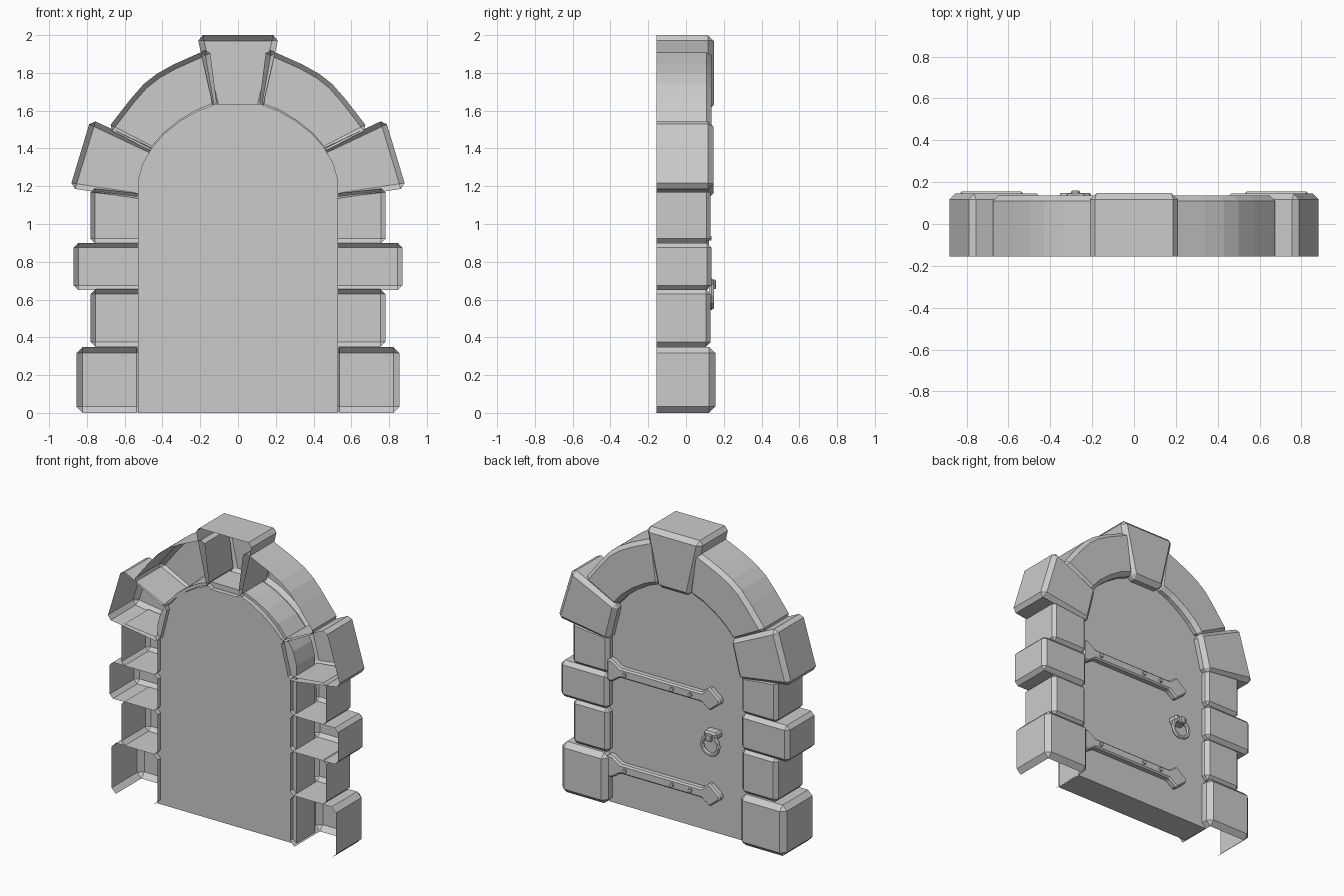
import bpy, bmesh, math
from mathutils import Matrix

if "Cube" in bpy.data.objects:
    bpy.data.objects.remove(bpy.data.objects["Cube"])

BACK = -0.155


def prism(name, pts, y0, y1, bevel=0.0, open_back=False, open_bottom=False):
    """Extrude an (x, z) outline from y0 to y1, chamfering all but the back edges."""
    bm = bmesh.new()
    face = bm.faces.new([bm.verts.new((x, y0, z)) for x, z in pts])
    ext = bmesh.ops.extrude_face_region(bm, geom=[face], use_keep_orig=True)
    for v in ext["geom"]:
        if isinstance(v, bmesh.types.BMVert):
            v.co.y = y1
    bmesh.ops.recalc_face_normals(bm, faces=bm.faces[:])
    if bevel:
        edges = [e for e in bm.edges
                 if max(v.co.y for v in e.verts) > y0 + 1e-4
                 and e.calc_face_angle(0) > math.radians(32)]
        bmesh.ops.bevel(bm, geom=edges, offset=bevel, segments=1,
                        affect='EDGES', profile=0.5, clamp_overlap=True)
    dead = []
    for f in bm.faces:
        if open_back and all(abs(v.co.y - y0) < 1e-4 for v in f.verts):
            dead.append(f)
        elif open_bottom and all(abs(v.co.z) < 1e-4 for v in f.verts):
            dead.append(f)
    bmesh.ops.delete(bm, geom=dead, context='FACES')
    return finish(name, bm)


def finish(name, bm):
    mesh = bpy.data.meshes.new(name)
    bm.to_mesh(mesh)
    bm.free()
    ob = bpy.data.objects.new(name, mesh)
    bpy.context.collection.objects.link(ob)
    return ob


def box_outline(x0, x1, z0, z1):
    return [(x0, z0), (x1, z0), (x1, z1), (x0, z1)]


# Frame stones, hollow at the back, built on both sides
stones = [
    ("base_stone", box_outline(0.505, 0.855, 0.0, 0.35), 0.155, 0.033),
    ("lower_jamb_stone", box_outline(0.505, 0.78, 0.35, 0.655), 0.13, 0.025),
    ("middle_jamb_stone", box_outline(0.505, 0.87, 0.65, 0.9), 0.135, 0.025),
    ("upper_jamb_stone", [(0.505, 0.9), (0.78, 0.9), (0.78, 1.19), (0.505, 1.16)], 0.13, 0.022),
    ("shoulder_stone", [(0.495, 1.13), (0.89, 1.19), (0.78, 1.555), (0.43, 1.39)], 0.145, 0.028),
    ("arch_stone", [(0.45, 1.38), (0.69, 1.505), (0.57, 1.66), (0.5, 1.74), (0.43, 1.795),
                    (0.34, 1.845), (0.15, 1.93), (0.11, 1.62), (0.21, 1.58), (0.3, 1.525),
                    (0.38, 1.46)], 0.135, 0.026),
]
for name, pts, front, bev in stones:
    for side, tag in ((1, "right"), (-1, "left")):
        prism(f"{name}_{tag}", [(side * x, z) for x, z in pts], BACK, front, bev,
              open_back=True, open_bottom=name == "base_stone")

# Keystone
prism("keystone", [(-0.127, 1.6), (0.127, 1.6), (0.217, 2.0), (-0.217, 2.0)],
      BACK, 0.147, 0.03, open_back=True)

# Arched door slab
half = [(0.53, 0.0), (0.53, 1.23), (0.505, 1.32), (0.455, 1.405), (0.39, 1.48),
        (0.3, 1.55), (0.21, 1.6), (0.12, 1.635)]
prism("door", half + [(-x, z) for x, z in reversed(half)], -0.12, 0.08)

# Hinge straps with spear-shaped ends and rivets
strap = [(0.52, 0.075), (0.48, 0.075), (0.42, 0.033), (-0.2, 0.033), (-0.26, 0.08), (-0.34, 0.015)]
for level, z0 in (("lower", 0.265), ("upper", 0.925)):
    outline = [(x, z0 + h) for x, h in strap] + [(x, z0 - h) for x, h in reversed(strap)]
    prism(f"{level}_hinge_strap", outline, 0.075, 0.122, 0.01)
    for i, x in enumerate((0.38, 0.02, -0.12)):
        ring = [(x + 0.014 * math.cos(a * math.pi / 3), z0 + 0.014 * math.sin(a * math.pi / 3))
                for a in range(6)]
        prism(f"{level}_rivet_{i + 1}", ring, 0.12, 0.135)

# Handle mount
HX = -0.28
prism("handle_mount", box_outline(HX - 0.05, HX + 0.05, 0.665, 0.715), 0.075, 0.145, 0.012)
prism("handle_loop", box_outline(HX - 0.022, HX + 0.022, 0.655, 0.705), 0.14, 0.16, 0.006)

# Pull ring: a small octagon-section torus
bpy.ops.mesh.primitive_torus_add(major_radius=0.063, minor_radius=0.014, major_segments=12,
                                 minor_segments=6, location=(HX, 0.135, 0.622),
                                 rotation=(math.pi / 2, 0, 0))
bpy.context.object.name = "pull_ring"
